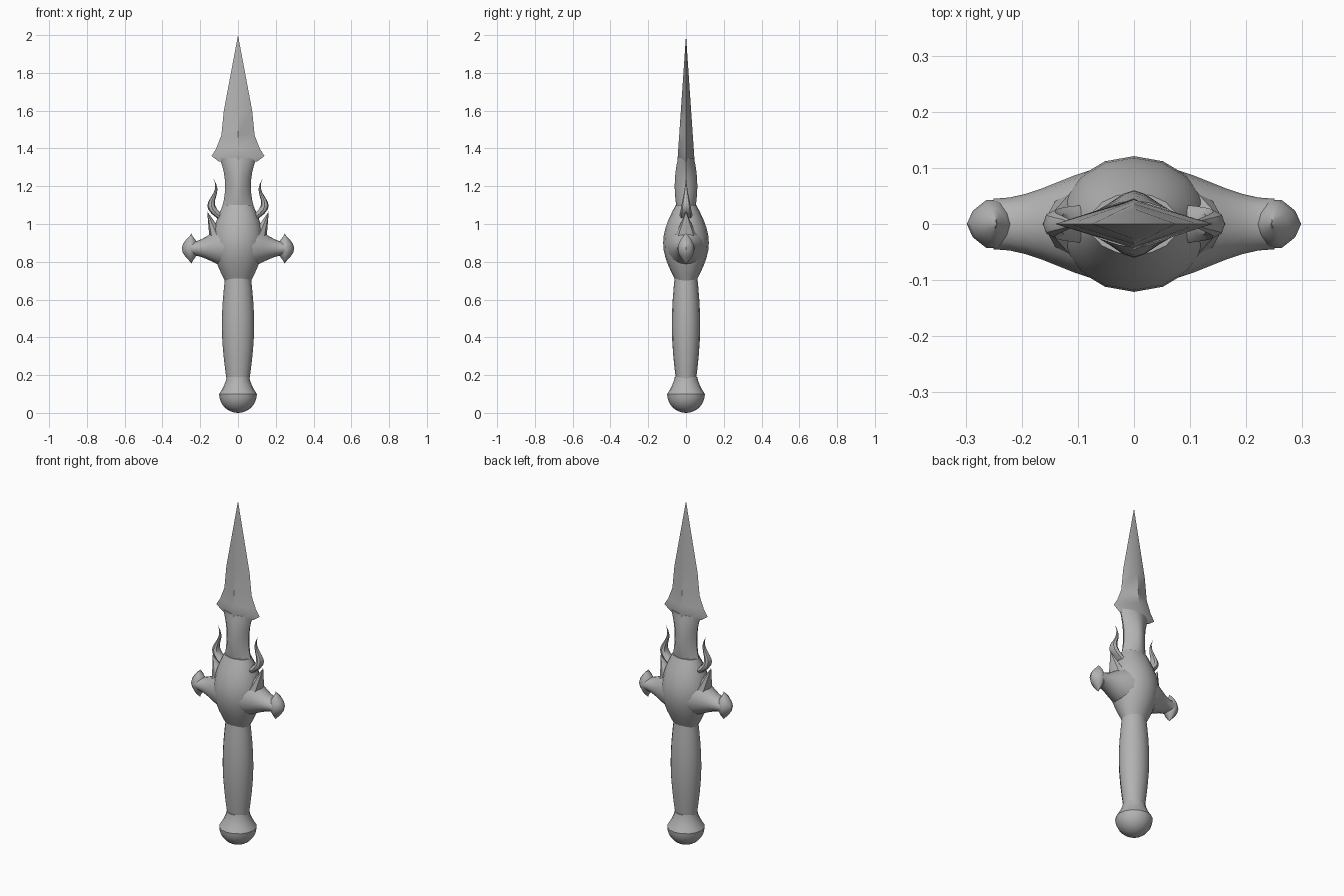
import bpy, bmesh, math
from math import sin, cos, pi
from mathutils import Vector
from mathutils.geometry import interpolate_bezier

cube = bpy.data.objects.get("Cube")
if cube:
    bpy.data.objects.remove(cube, do_unlink=True)

steel = bpy.data.materials.new("grey_steel")
steel.use_nodes = True
GREY = (0.45, 0.45, 0.45, 1)
steel.diffuse_color = GREY
steel.node_tree.nodes["Principled BSDF"].inputs["Base Color"].default_value = GREY


def mix(start, end, t):
    return start + (end - start) * t


def power(value, roundness):
    return math.copysign(abs(value) ** (2 / roundness), value)


def loft(name, rings, sides=16, roundness=2, sideways=False, mirror=1):
    """Skin rings of (x, z, half size across, half depth)."""
    bm = bmesh.new()
    loops = []
    for x, z, across, depth in rings:
        loop = []
        for i in range(sides):
            angle = math.tau * i / sides
            offset = power(cos(angle), roundness) * across
            y = power(sin(angle), roundness) * depth
            if sideways:
                point = Vector((x * mirror, y, z + offset))
            else:
                point = Vector(((x + offset) * mirror, y, z))
            loop.append(bm.verts.new(point))
        loops.append(loop)
    for low, high in zip(loops, loops[1:]):
        for i in range(sides):
            bm.faces.new((low[i - 1], low[i], high[i], high[i - 1]))
    bm.faces.new(loops[0])
    bm.faces.new(loops[-1])
    bmesh.ops.remove_doubles(bm, verts=bm.verts, dist=0.0001)
    bmesh.ops.recalc_face_normals(bm, faces=bm.faces)
    mesh = bpy.data.meshes.new(name)
    bm.to_mesh(mesh)
    bm.free()
    mesh.materials.append(steel)
    obj = bpy.data.objects.new(name, mesh)
    bpy.context.collection.objects.link(obj)
    bpy.ops.object.select_all(action="DESELECT")
    obj.select_set(True)
    bpy.context.view_layer.objects.active = obj
    bpy.ops.object.shade_smooth_by_angle(angle=math.radians(40))


def sweep(name, rule, steps=8, **options):
    """Loft along a rule that gives one ring for each t from start to end."""
    loft(name, [rule(step / steps) for step in range(steps + 1)], **options)


# Pommel: half ball with a sharp rim, closed by a flared collar
def pommel_ball(t):
    radius = 0.1 * sin(t * pi / 2)
    return 0, 0.1 - 0.1 * cos(t * pi / 2), radius, radius


def pommel_collar(t):
    radius = mix(0.06, 0.1, (1 - t) ** 1.5)
    return 0, mix(0.1, 0.19, t), radius, radius


# Grip: oval handle with a gentle swell
def grip(t):
    width = mix(0.06, 0.067, t) + 0.022 * sin(pi * t)
    return 0, mix(0.17, 0.73, t), width, width * 0.88


# Guard core: bulge between the grip and the blade
def guard_core(t):
    bulge = sin(pi * t)
    return 0, mix(0.7, 1.1, t), mix(0.07, 0.08, t) + 0.06 * bulge, 0.055 + 0.066 * bulge


# Blade root: pinched waist with a thick middle
def blade_root(t):
    waist = (2 * t - 1) ** 2
    return 0, mix(1.05, 1.35, t), mix(0.068, 0.098, waist), mix(0.06, 0.042, waist)


# Guard arm: eases from the core down to a thin neck
def guard_arm(t):
    ease = (1 + cos(pi * t)) / 2
    return mix(0.02, 0.25, t), mix(0.87, 0.885, ease), mix(0.035, 0.12, ease), mix(0.045, 0.105, ease)


# Crescent: blunt lens drawn out to a point above and below
def crescent(t):
    swell = sin(pi * t)
    return 0.244 + 0.008 * swell, 0.87 - 0.08 * cos(pi * t), 0.046 * swell ** 3, 0.046 * swell ** 2


# Shoulder horn: leaning spike on the guard
def shoulder_horn(t):
    return mix(0.1, 0.163, t), mix(0.91, 1.066, t), 0.05 * (1 - t), 0.07 * (1 - t)


# Flame: tapering curl that bends out and back in
flame_path = interpolate_bezier(
    Vector((0.08, 1.03)), Vector((0.22, 1.12)), Vector((0.07, 1.14)), Vector((0.13, 1.24)), 11)
flame = []
for step, spot in enumerate(flame_path):
    taper = 1 - step / (len(flame_path) - 1)
    flame.append((spot.x, spot.y, 0.03 * taper, 0.035 * taper))

# Blade point: swept barbs, then a long diamond taper
outline = [(1.33, 0.1), (1.36, 0.14), (1.4, 0.115), (1.47, 0.088), (1.6, 0.075), (2, 0)]
blade = [(0, z, width, 0.068 * (2 - z)) for z, width in outline]

sweep("pommel_ball", pommel_ball)
sweep("pommel_collar", pommel_collar, steps=4)
sweep("grip", grip)
sweep("guard_core", guard_core, steps=10)
sweep("blade_root", blade_root, roundness=1.5)
loft("blade", blade, sides=4)

for side, mirror in (("left", 1), ("right", -1)):
    sweep(side + "_guard_arm", guard_arm, sideways=True, mirror=mirror)
    sweep(side + "_crescent", crescent, steps=10, sides=10, roundness=1.6, mirror=mirror)
    sweep(side + "_shoulder_horn", shoulder_horn, steps=3, sides=8, mirror=mirror)
    loft(side + "_flame", flame, sides=8, mirror=mirror)
